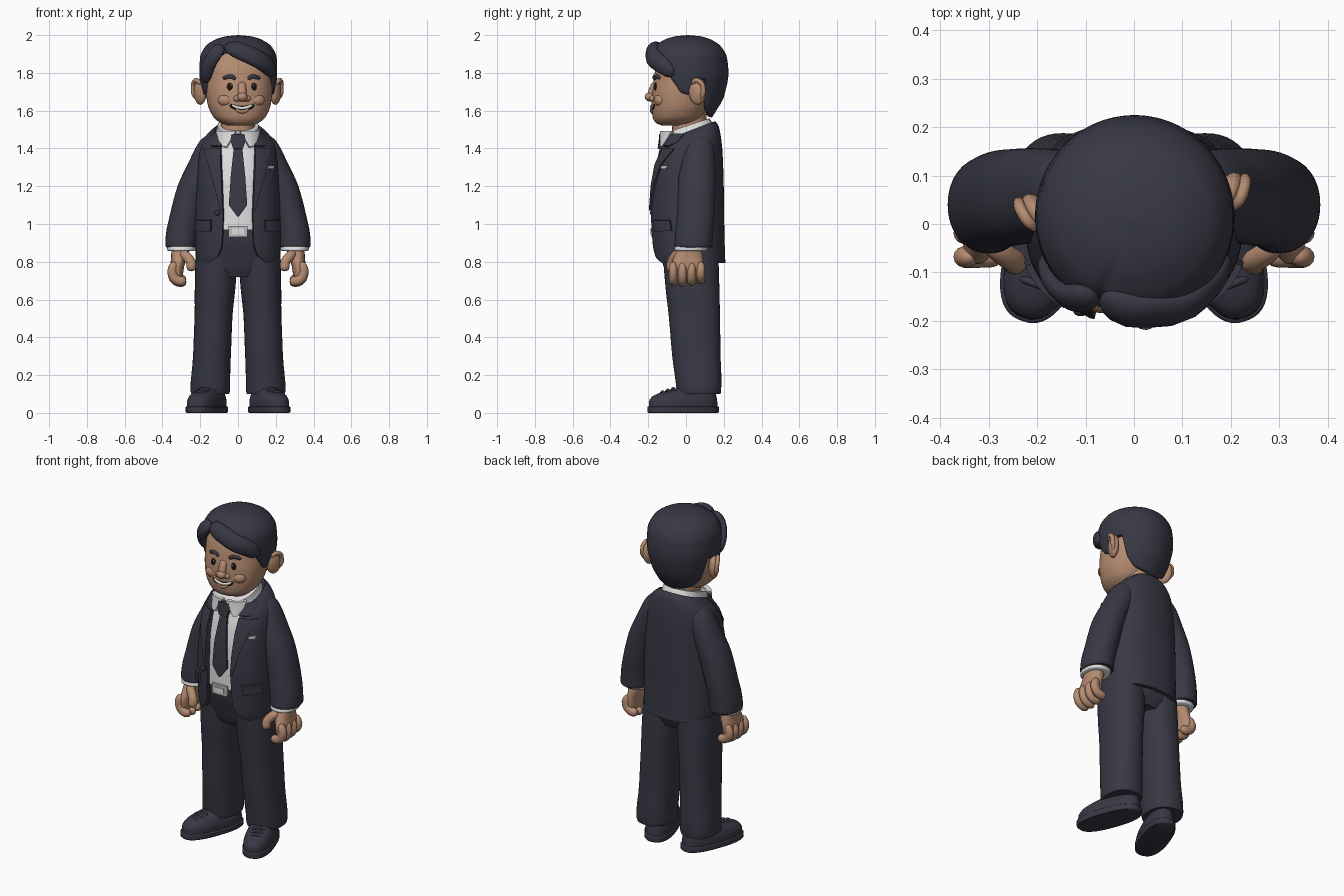
import bpy, bmesh, math
from mathutils import Matrix, Vector

if "Cube" in bpy.data.objects:
    bpy.data.objects.remove(bpy.data.objects["Cube"])

def material(name, c):
    m = bpy.data.materials.new(name)
    m.diffuse_color = (*c, 1)
    m.use_nodes = True
    m.node_tree.nodes["Principled BSDF"].inputs["Base Color"].default_value = m.diffuse_color
    return m

NAVY = material("navy", (0.040, 0.040, 0.060))
SKIN = material("skin", (0.46, 0.26, 0.165))
WHITE = material("white", (0.74, 0.74, 0.75))
SILVER = material("silver", (0.50, 0.50, 0.50))
BLACK = material("black", (0.010, 0.008, 0.008))
I4 = Matrix.Identity(4)
SIDES = (("right", Matrix.Identity(4)), ("left", Matrix.Diagonal((-1, 1, 1, 1))))
# the head is turned slightly towards +x
HEAD = Matrix.Translation((0, .03, 0)) @ Matrix.Rotation(math.radians(6), 4, 'Z') @ Matrix.Translation((0, -.03, 0))

def sample(rows, t):
    """Monotone cubic interpolation of rows keyed by their first value."""
    n = len(rows)
    t = min(max(t, rows[0][0]), rows[-1][0])
    i = max(k for k in range(n - 1) if rows[k][0] <= t)
    h = rows[i + 1][0] - rows[i][0]
    u = (t - rows[i][0]) / h
    out = []
    for c in range(1, len(rows[0])):
        d = [(rows[k + 1][c] - rows[k][c]) / (rows[k + 1][0] - rows[k][0]) for k in range(n - 1)]
        def slope(k):
            if k == 0 or k == n - 1:
                return d[0] if k == 0 else d[-1]
            return 0 if d[k - 1] * d[k] <= 0 else 2 * d[k - 1] * d[k] / (d[k - 1] + d[k])
        a, b = rows[i][c], rows[i + 1][c]
        out.append(a * (2*u**3 - 3*u*u + 1) + b * (3*u*u - 2*u**3)
                   + h * (slope(i) * (u**3 - 2*u*u + u) + slope(i + 1) * (u**3 - u*u)))
    return out

def make(name, verts, faces, mat, M=I4, thick=0, offset=-1, angle=45):
    if M.determinant() < 0:
        faces = [f[::-1] for f in faces]
    me = bpy.data.meshes.new(name)
    me.from_pydata([M @ Vector(v) for v in verts], [], faces)
    ob = bpy.data.objects.new(name, me)
    bpy.context.collection.objects.link(ob)
    if thick:
        s = ob.modifiers.new("thickness", 'SOLIDIFY')
        s.thickness, s.offset = thick, offset
        dg = bpy.context.evaluated_depsgraph_get()
        me = bpy.data.meshes.new_from_object(ob.evaluated_get(dg))
        ob.modifiers.clear()
        ob.data = me
    else:
        bm = bmesh.new()
        bm.from_mesh(me)
        bmesh.ops.recalc_face_normals(bm, faces=bm.faces)
        bm.to_mesh(me)
        bm.free()
    me.materials.clear()
    me.materials.append(mat)
    me.polygons.foreach_set("use_smooth", [True] * len(me.polygons))
    me.set_sharp_from_angle(angle=math.radians(angle))
    return ob

def grid(nr, nc, closed):
    return [(i*nc + j, i*nc + (j + 1) % nc, (i + 1)*nc + (j + 1) % nc, (i + 1)*nc + j)
            for i in range(nr - 1) for j in range(nc if closed else nc - 1)]

def power(v, n):
    return math.copysign(abs(v) ** (2 / n), v)

def loft(name, rows, mat, M=I4, n=2.2, thick=0, seg=48, sub=4):
    """Horizontal superellipse rings: z, cx, cy, rx, ry, tilt, front gap."""
    rows = [tuple(r) + (0,) * (7 - len(r)) for r in rows]
    zs = [a[0] + (b[0] - a[0]) * k / sub for a, b in zip(rows, rows[1:]) for k in range(sub)] + [rows[-1][0]]
    is_open = rows[0][6] > 0
    verts = []
    for z in zs:
        cx, cy, rx, ry, tilt, gap = sample(rows, z)
        t0 = math.asin(min(1, (gap / rx) ** (n / 2))) if is_open else 0
        for j in range(seg):
            t = t0 + (2*math.pi - 2*t0) * j / ((seg - 1) if is_open else seg)
            c = power(math.cos(t), n)
            verts.append((cx + rx * power(math.sin(t), n), cy - ry * c, z - tilt * c))
    faces = grid(len(zs), seg, not is_open)
    if not is_open and not thick:
        last = (len(zs) - 1) * seg
        faces += [tuple(range(seg))[::-1], tuple(range(last, last + seg))]
    return make(name, verts, faces, mat, M, thick)

def front(rows, n):
    """Returns a function giving the front y of a loft at x, z."""
    rows = [tuple(r) + (0,) * (7 - len(r)) for r in rows]
    def f(x, z):
        zz = z
        for _ in range(3):
            cx, cy, rx, ry, tilt, gap = sample(rows, zz)
            zz = z + tilt
        return cy - ry * (1 - min(.98, abs((x - cx) / rx)) ** n) ** (1 / n)
    return f

def strip(name, rows, surf, mat, M=I4, th=.012, cols=7):
    """Plate lying on a front surface, rows of z, x_left, x_right."""
    rows = sorted(rows)
    verts = []
    for z, a, b in rows:
        for j in range(cols):
            x = a + (b - a) * j / (cols - 1)
            verts.append((x, surf(x, z) + .004, z))
    return make(name, verts, grid(len(rows), cols, False), mat, M, th + .004, 1, 35)

def sweep(name, pts, w, h, mat, M=I4, up=(0, -1, 0), blunt=6, steps=16, seg=14):
    """Round-ended strand with an elliptic section along a smooth path."""
    rows = [(i, *p) for i, p in enumerate(pts)]
    m = len(pts) - 1
    verts = []
    for i in range(steps + 1):
        t = .5 - .5 * math.cos(math.pi * i / steps)
        p = Vector(sample(rows, t * m))
        T = (Vector(sample(rows, t*m + .02)) - Vector(sample(rows, t*m - .02))).normalized()
        side = T.cross(Vector(up)).normalized()
        nor = side.cross(T)
        s = max(.03, (1 - abs(2*t - 1) ** blunt) ** .5)
        for j in range(seg):
            a = 2 * math.pi * j / seg
            verts.append(p + side * w * s * math.cos(a) + nor * h * s * math.sin(a))
    faces = grid(steps + 1, seg, True) + [tuple(range(seg)), tuple(range(steps*seg, (steps + 1)*seg))]
    return make(name, verts, faces, mat, M, angle=80)

def ball(name, loc, size, mat, M=I4, rz=0):
    bm = bmesh.new()
    bmesh.ops.create_uvsphere(bm, u_segments=24, v_segments=14, radius=1)
    X = Matrix.Translation(loc) @ Matrix.Rotation(rz, 4, 'Z') @ Matrix.Diagonal((*size, 1))
    verts = [X @ v.co for v in bm.verts]
    faces = [tuple(v.index for v in f.verts) for f in bm.faces]
    bm.free()
    return make(name, verts, faces, mat, M, angle=80)

# jacket with open front, shirt and hips
jacket = [(.795, 0, .022, .222, .187, 0, .15), (.83, 0, .015, .224, .192, 0, .108), (.90, 0, .01, .225, .195, 0, .085),
          (1.05, 0, .005, .225, .197, 0, .08), (1.2, 0, .008, .22, .192, 0, .085), (1.34, 0, .017, .21, .178, .01, .09),
          (1.43, 0, .03, .19, .155, .03, .09), (1.47, 0, .032, .16, .142, .045, .088), (1.495, 0, .025, .125, .13, .05, .08)]
shirt = [(.97, 0, 0, .19, .168), (1.2, 0, .005, .185, .168), (1.34, 0, .012, .17, .155, .01),
         (1.43, 0, .015, .14, .138, .03), (1.49, 0, .01, .115, .128, .045), (1.52, 0, .005, .108, .12, .04)]
loft("jacket", jacket, NAVY, n=2.4, thick=.02, seg=64)
loft("shirt", shirt, WHITE, n=2.4)
loft("hips", [(.72, 0, .025, .13, .12), (.78, 0, .025, .205, .145), (.9, 0, .01, .205, .165), (.985, 0, .005, .2, .17)], NAVY, n=2.4)
coat, cloth = front(jacket, 2.4), front(shirt, 2.4)

# tie, belt buckle, button, badge
strip("tie", [(1.04, -.003, .003), (1.10, -.047, .047), (1.25, -.037, .037), (1.41, -.02, .02)], cloth, NAVY, th=.015)
strip("tie_knot", [(1.395, -.022, .022), (1.44, -.036, .036), (1.475, -.03, .03)], cloth, NAVY, th=.026)
strip("buckle", [(.93, -.048, .048), (.99, -.048, .048)], cloth, SILVER, th=.014)
strip("buckle_plate", [(.945, -.03, .03), (.975, -.03, .03)], cloth, WHITE, th=.019)
ball("jacket_button", (-.11, coat(-.11, 1.06) - .004, 1.06), (.015, .01, .015), NAVY)
strip("badge", [(1.29, .152, .178), (1.308, .158, .186)], coat, SILVER, th=.01)

# trousers, shoes, sleeves, hands and jacket trim, mirrored
for s, M in SIDES:
    strip("lapel_" + s, [(1.07, .078, .086), (1.2, .083, .12), (1.31, .088, .15), (1.395, .088, .172)], coat, NAVY, M)
    strip("jacket_collar_" + s, [(1.405, .086, .135), (1.425, .086, .15), (1.47, .08, .125)], coat, NAVY, M)
    strip("pocket_flap_" + s, [(.962, .14, .213), (1.02, .137, .21)], coat, NAVY, M)
    strip("shirt_collar_" + s, [(1.405, .055, .064), (1.45, .03, .085), (1.49, .008, .095)], cloth, WHITE, M, th=.024)
    loft("trouser_leg_" + s, [(.10, .147, .068, .100, .115), (.12, .147, .068, .105, .118), (.3, .138, .055, .1, .128),
         (.5, .13, .045, .1, .135), (.65, .122, .035, .107, .142), (.82, .113, .025, .112, .147)], NAVY, M, n=2.3)
    F = M @ Matrix.Translation((.165, -.015, 0)) @ Matrix.Rotation(math.radians(20), 4, 'Z')
    loft("shoe_sole_" + s, [(0, 0, 0, .08, .192), (.006, 0, 0, .085, .197), (.03, 0, 0, .085, .197), (.035, 0, 0, .08, .192)], NAVY, F, n=2.5)
    loft("shoe_" + s, [(.025, 0, 0, .08, .19), (.06, 0, 0, .08, .188), (.085, 0, .006, .074, .178), (.105, 0, .025, .066, .155),
         (.12, 0, .055, .06, .118), (.14, 0, .075, .055, .09), (.15, 0, .08, .05, .08)], NAVY, F, n=2.4)
    for i in range(3):
        y, z = -.115 + .03 * i, .108 + .009 * i
        sweep(f"shoelace_{i}_{s}", [(-.035, y, z - .008), (0, y, z + .004), (.035, y, z - .008)], .008, .007, NAVY, F, up=(0, 0, 1))
    loft("sleeve_" + s, [(.875, .30, .04, .078, .092), (.885, .30, .04, .085, .10), (.95, .295, .043, .086, .10),
         (1.05, .275, .052, .085, .10), (1.2, .235, .057, .085, .099), (1.34, .172, .065, .083, .09),
         (1.42, .14, .07, .075, .075), (1.46, .125, .07, .055, .055), (1.48, .11, .07, .02, .02)], NAVY, M, n=2.1)
    loft("cuff_" + s, [(.858, .30, .025, .07, .082), (.862, .30, .025, .075, .086), (.89, .30, .035, .076, .088)], WHITE, M)
    loft("palm_" + s, [(.70, .322, .005, .012, .06), (.72, .322, .005, .027, .082), (.77, .322, .005, .036, .088),
         (.82, .312, .012, .042, .078), (.87, .303, .02, .05, .062)], SKIN, M)
    for i in range(4):
        y, d = -.068 + .049 * i, (.005, 0, .004, .014)[i]
        sweep(f"finger_{i}_{s}", [(.335, y, .80), (.348, y, .75), (.338, y, .71 + d), (.305, y, .692 + d), (.275, y, .70 + d)],
              .026, .023, SKIN, M, up=(0, 1, 0))
    sweep("thumb_" + s, [(.30, -.035, .85), (.27, -.062, .825), (.248, -.078, .79), (.247, -.085, .75)], .026, .024, SKIN, M)

# head and neck
head = [(1.522, 0, -.06, .06, .07), (1.535, 0, -.055, .10, .105), (1.57, 0, -.045, .14, .132), (1.64, 0, -.03, .168, .152),
        (1.72, 0, -.015, .176, .163), (1.8, 0, 0, .176, .165), (1.9, 0, .01, .15, .14), (1.96, 0, .01, .08, .08)]
loft("neck", [(1.45, 0, .015, .09, .09), (1.6, 0, .02, .09, .09)], SKIN)
loft("head", head, SKIN, HEAD, n=2.25)
face = front(head, 2.25)
sweep("nose_bridge", [(0, -.165, 1.75), (0, -.182, 1.71), (0, -.194, 1.675)], .022, .016, SKIN, HEAD)
ball("nose_tip", (0, -.19, 1.673), (.028, .03, .025), SKIN, HEAD)
for s, M in SIDES:
    H = HEAD @ M
    ball("nostril_" + s, (.026, -.178, 1.664), (.02, .02, .017), SKIN, H)
    ball("ear_" + s, (.2, .04, 1.70), (.028, .048, .069), SKIN, H, rz=math.radians(-25))
    sweep("ear_rim_" + s, [(.2, .01, 1.74), (.222, .03, 1.762), (.235, .062, 1.74), (.235, .068, 1.70), (.215, .055, 1.655)],
          .013, .012, SKIN, H, up=(1, 0, 0))
    ball("eye_" + s, (.064, face(.064, 1.727), 1.727), (.015, .008, .02), BLACK, H)
    ball("eye_glint_" + s, (.059, face(.059, 1.735) - .008, 1.735), (.004, .003, .004), WHITE, H)
    sweep("eyebrow_" + s, [(x, face(x, z), z) for x, z in ((.032, 1.768), (.06, 1.781), (.1, 1.772))], .011, .009, NAVY, H)
    ball("cheek_" + s, (.08, -.142, 1.655), (.045, .035, .035), SKIN, H)

def smile(name, half, z, w, h, mat):
    pts = [(x * half, face(x * half, z + .018 * x * x) - .001, z + .018 * x * x) for x in (-1, -.5, 0, .5, 1)]
    sweep(name, pts, w, h, mat, HEAD)
smile("mouth", .066, 1.612, .012, .005, BLACK)
smile("teeth", .056, 1.613, .008, .008, WHITE)
smile("lower_lip", .035, 1.594, .009, .009, SKIN)

# hair cap: columns run from a hairline up to the crown
hair = [(1.56, 0, .01, .13, .125), (1.60, 0, .01, .155, .15), (1.68, 0, .01, .185, .193), (1.8, 0, .015, .206, .21), (1.88, 0, .012, .203, .205),
        (1.94, 0, .01, .175, .175), (1.975, 0, .01, .125, .125), (1.993, 0, .01, .07, .07), (2.0, 0, .01, .004, .004)]
hairline = [(-180, 1.57), (-140, 1.59), (-120, 1.64), (-110, 1.77), (-95, 1.76), (-88, 1.69), (-74, 1.70), (-62, 1.79),
            (-45, 1.87), (-28, 1.91), (0, 1.875), (30, 1.84), (50, 1.80), (65, 1.74), (74, 1.70), (88, 1.69),
            (95, 1.76), (110, 1.77), (120, 1.64), (140, 1.59), (180, 1.57)]
NC, NR = 120, 26
verts = []
for i in range(-2, NR + 1):
    for j in range(NC):
        deg = -180 + 360 * j / NC
        a = math.radians(deg)
        z0 = sample(hairline, deg)[0]
        u = max(0, i) / NR
        z = z0 + (2.0 - z0) * (1 - (1 - u) ** 2)
        _, cy, rx, ry = sample(hair, z)
        k = {-2: .8, -1: .97}.get(i, 1)
        k *= 1 - .06 * math.exp(-((deg + 30) / 6) ** 2)
        verts.append((k * rx * math.sin(a), cy - k * ry * math.cos(a), z - (.006 if i == -1 else 0)))
make("hair", verts, grid(NR + 3, NC, True) + [tuple(range((NR + 2) * NC, (NR + 3) * NC))], NAVY, HEAD, angle=80)
sweep("hair_fringe", [(-.085, -.14, 1.945), (-.02, -.178, 1.92), (.06, -.182, 1.885), (.13, -.145, 1.845), (.18, -.085, 1.79)],
      .05, .032, NAVY, HEAD, up=(.3, -.9, .3), blunt=4)
sweep("hair_side_lock", [(-.10, -.135, 1.945), (-.14, -.14, 1.90), (-.175, -.105, 1.83), (-.188, -.05, 1.75)],
      .04, .025, NAVY, HEAD, up=(-.6, -.8, .2), blunt=4)
